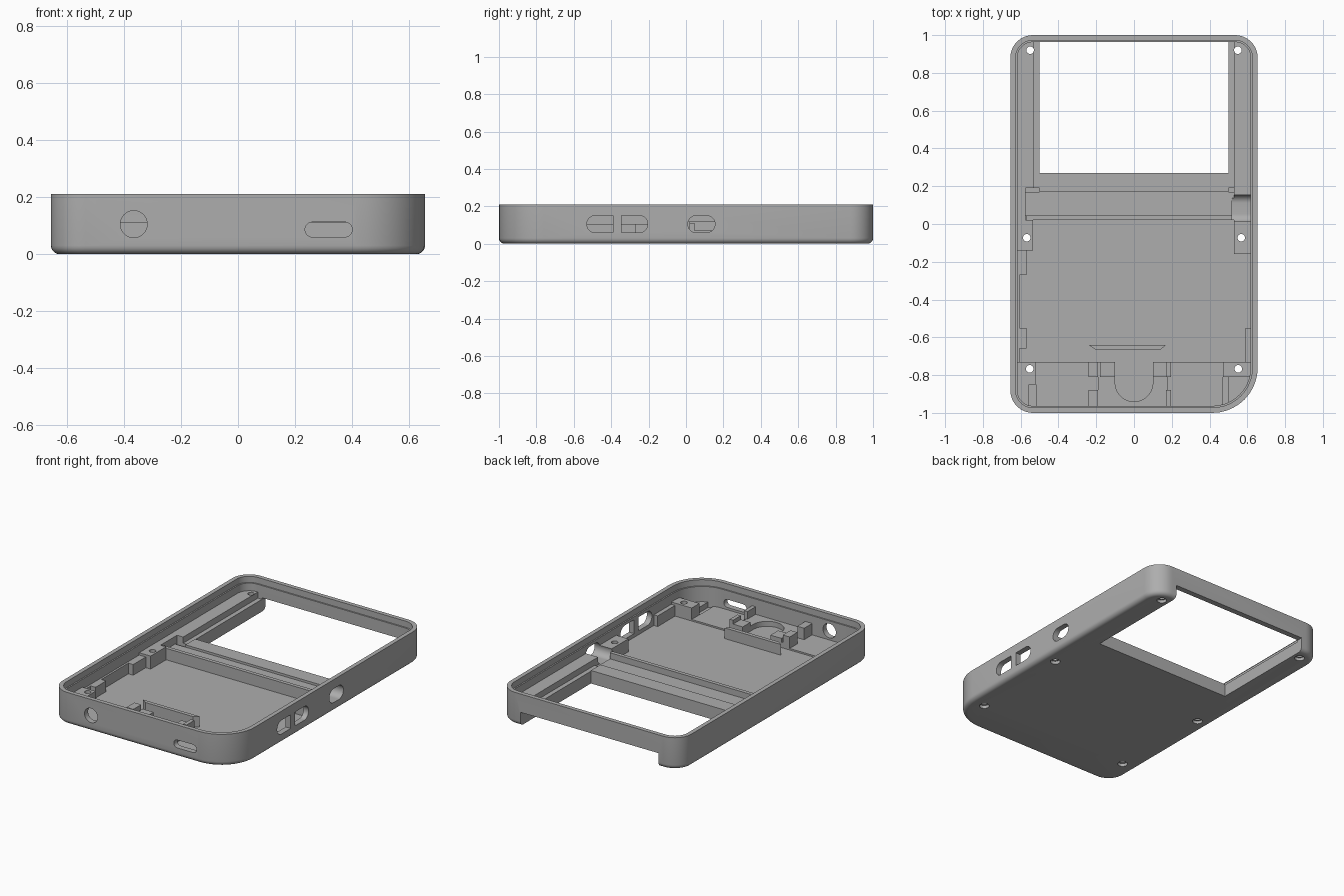
import bpy, bmesh, math
from mathutils import Matrix

if "Cube" in bpy.data.objects:
    bpy.data.objects.remove(bpy.data.objects["Cube"], do_unlink=True)

gray = bpy.data.materials.new("matte gray plastic")
gray.use_nodes = True
gray.diffuse_color = (0.42, 0.42, 0.42, 1)
gray.node_tree.nodes["Principled BSDF"].inputs["Base Color"].default_value = gray.diffuse_color
gray.node_tree.nodes["Principled BSDF"].inputs["Roughness"].default_value = 0.6

HALF_W, HEIGHT, FLOOR, LEDGE, BOSS = 0.655, 0.21, 0.035, 0.105, 0.12


def outline(box, radii, inset=0, steps=10):
    """Rounded rectangle; radii run front left, front right, back right, back left."""
    x0, y0, x1, y1 = box
    corners = [(x0, y0, 1, 1), (x1, y0, -1, 1), (x1, y1, -1, -1), (x0, y1, 1, -1)]
    points = []
    for i, ((x, y, sx, sy), r) in enumerate(zip(corners, radii)):
        inner = max(r - inset, 0)
        off = max(r, inset)
        for k in range(steps + 1 if r else 1):
            a = math.pi + (i + k / steps) * math.pi / 2
            points.append((x + sx * off + inner * math.cos(a), y + sy * off + inner * math.sin(a)))
    return points


def loft(bm, box, radii, levels, matrix=Matrix(), steps=10):
    """Closed solid through inset copies of one outline; levels are (inset, height)."""
    new_faces, rings = [], []
    for inset, z in levels:
        rings.append([bm.verts.new(matrix @ Matrix.Translation((x, y, z)).to_translation())
                      for x, y in outline(box, radii, inset, steps)])
    n = len(rings[0])
    for a, b in zip(rings, rings[1:]):
        for i in range(n):
            j = (i + 1) % n
            new_faces.append(bm.faces.new((a[i], a[j], b[j], b[i])))
    new_faces += [bm.faces.new(rings[0][::-1]), bm.faces.new(rings[-1])]
    bmesh.ops.recalc_face_normals(bm, faces=new_faces)


def finish(bm, name):
    mesh = bpy.data.meshes.new(name)
    bm.to_mesh(mesh)
    bm.free()
    mesh.materials.append(gray)
    obj = bpy.data.objects.new(name, mesh)
    bpy.context.collection.objects.link(obj)
    return obj


def activate(obj):
    bpy.ops.object.select_all(action="DESELECT")
    obj.select_set(True)
    bpy.context.view_layer.objects.active = obj


def boolean(obj, cutter, operation="DIFFERENCE"):
    activate(obj)
    mod = obj.modifiers.new("cut", "BOOLEAN")
    mod.object, mod.operation, mod.solver = cutter, operation, "EXACT"
    bpy.ops.object.modifier_apply(modifier=mod.name)


# Tray shell with rounded underside, stepped rim and one large corner
body = (-HALF_W, -1, HALF_W, 1)
body_radii = (0.12, 0.24, 0.12, 0.12)
R = 0.03
levels = [(R - R * math.sin(k * math.pi / 10), R - R * math.cos(k * math.pi / 10)) for k in range(6)]
levels += [(0, HEIGHT), (0.028, HEIGHT), (0.028, 0.17), (0.037, 0.17), (0.037, FLOOR)]
bm = bmesh.new()
loft(bm, body, body_radii, levels)
shell = finish(bm, "shell")

# Cutter for the screen window and the notch under the back wall
bm = bmesh.new()
loft(bm, (-0.5, 0.27, 0.5, 1.1), (0,) * 4, [(0, -0.1), (0, 0.09)])
window = finish(bm, "window_cutter")

# Cutters for ports, buttons and counterbored screws
bm = bmesh.new()
side = Matrix(((0, 0, 1, 0), (1, 0, 0, 0), (0, 1, 0, 0), (0, 0, 0, 1)))
front = Matrix(((1, 0, 0, 0), (0, 0, 1, 0), (0, 1, 0, 0), (0, 0, 0, 1)))
r = 0.044
for y0, y1, radii in [(-0.53, -0.39, (r, 0, 0, r)), (-0.345, -0.205, (0, r, r, 0)),
                      (0.01, 0.155, (r,) * 4)]:
    loft(bm, (y0, 0.06, y1, 0.15), radii, [(0, 0.52), (0, 0.75)], side)
loft(bm, (-0.412, 0.058, -0.318, 0.152), (0.047,) * 4, [(0, -1.1), (0, -0.9)], front)
loft(bm, (0.235, 0.06, 0.4, 0.112), (0.026,) * 4, [(0, -1.1), (0, -0.9)], front)
c = 0.03
for x, y in [(0.55, 0.92), (0.568, -0.073), (0.552, -0.767)]:
    for s in (-1, 1):
        loft(bm, (s * x - c, y - c, s * x + c, y + c), (c,) * 4,
             [(0, -0.05), (0, 0.02), (0.01, 0.02), (0.01, 0.3)], steps=6)
openings = finish(bm, "openings_cutter")

# Interior envelope that trims blocks to the rounded corners
bm = bmesh.new()
loft(bm, body, body_radii, [(0.02, 0.01), (0.02, 0.3)])
envelope = finish(bm, "envelope_cutter")

# Round well in the front pad
bm = bmesh.new()
loft(bm, (-0.1, -0.94, 0.1, -0.7), (0.1, 0.1, 0, 0), [(0, FLOOR + 0.002), (0, 0.3)])
well = finish(bm, "well_cutter")

boolean(shell, window)
boolean(shell, openings)
parts = [shell]


def block(name, x0, x1, y0, y1, top):
    bm = bmesh.new()
    loft(bm, (x0, y0, x1, y1), (0,) * 4, [(0, 0.015), (0, top)])
    obj = finish(bm, name)
    boolean(obj, envelope, "INTERSECT")
    boolean(obj, openings)
    parts.append(obj)
    return obj


# Cross bars between the board bay and the window
block("divider_ridge", -0.57, 0.53, 0.02, 0.045, 0.11)
block("divider_channel", -0.575, 0.53, 0.045, 0.17, 0.07)
block("window_sill", -0.5, 0.5, 0.17, 0.27, 0.085)

# Rails beside the window
for s, label in ((1, "left"), (-1, "right")):
    for part, a, b, y0, top in (("window_rail", 0.5, 0.53, 0.19, 0.08),
                                ("screw_strip", 0.53, 0.65, 0.19, BOSS)):
        block(label + "_" + part, min(s * a, s * b), max(s * a, s * b), y0, 0.97, top)

# Screw bosses and board ledges on both side walls
block("left_middle_boss", 0.53, 0.65, -0.16, 0.19, BOSS)
block("left_front_ledge", 0.59, 0.65, -0.73, -0.55, LEDGE)
block("left_front_boss", 0.47, 0.65, -0.81, -0.73, BOSS)
block("left_corner_boss", 0.5, 0.65, -0.98, -0.81, 0.07)
block("right_divider_end", -0.65, -0.575, 0.02, 0.19, BOSS)
block("right_middle_boss", -0.65, -0.535, -0.14, 0.02, BOSS)
block("right_middle_ledge", -0.65, -0.57, -0.27, -0.14, LEDGE)
block("right_side_ledge", -0.65, -0.605, -0.73, -0.27, LEDGE)
block("right_board_stop", -0.65, -0.57, -0.66, -0.55, LEDGE)
block("right_front_boss", -0.65, -0.52, -0.85, -0.73, BOSS)
block("right_corner_boss", -0.65, -0.555, -0.98, -0.85, BOSS)

# Front pad, its well and the four clip posts
for name, x0, x1, top in (("front_pad", -0.52, 0.47, 0.045), ("well_pad", -0.19, 0.18, 0.07)):
    boolean(block(name, x0, x1, -0.98, -0.73, top), well)
for s, label in ((1, "left"), (-1, "right")):
    for end, y0, y1 in (("back", -0.81, -0.73), ("front", -0.97, -0.88)):
        x0, x1 = (0.17, 0.195) if s > 0 else (-0.24, -0.19)
        block(label + "_clip_" + end, x0, x1, y0, y1, BOSS)
    block(label + "_well_stop", min(s * 0.1, s * 0.18), max(s * 0.1, s * 0.18), -0.81, -0.73, 0.095)

# Upright plate with slanted ends behind the well
bm = bmesh.new()
base = [bm.verts.new((x, y, 0.015)) for x, y in
        ((-0.205, -0.665), (0.14, -0.665), (0.17, -0.64), (-0.24, -0.64))]
face = bm.faces.new(base)
lift = bmesh.ops.extrude_face_region(bm, geom=[face])
bmesh.ops.translate(bm, vec=(0, 0, 0.09), verts=[v for v in lift["geom"] if isinstance(v, bmesh.types.BMVert)])
bmesh.ops.recalc_face_normals(bm, faces=bm.faces)
parts.append(finish(bm, "retaining_plate"))

for cutter in (window, openings, envelope, well):
    bpy.data.objects.remove(cutter, do_unlink=True)
for obj in parts:
    activate(obj)
    bpy.ops.object.shade_smooth_by_angle(angle=math.radians(30))
